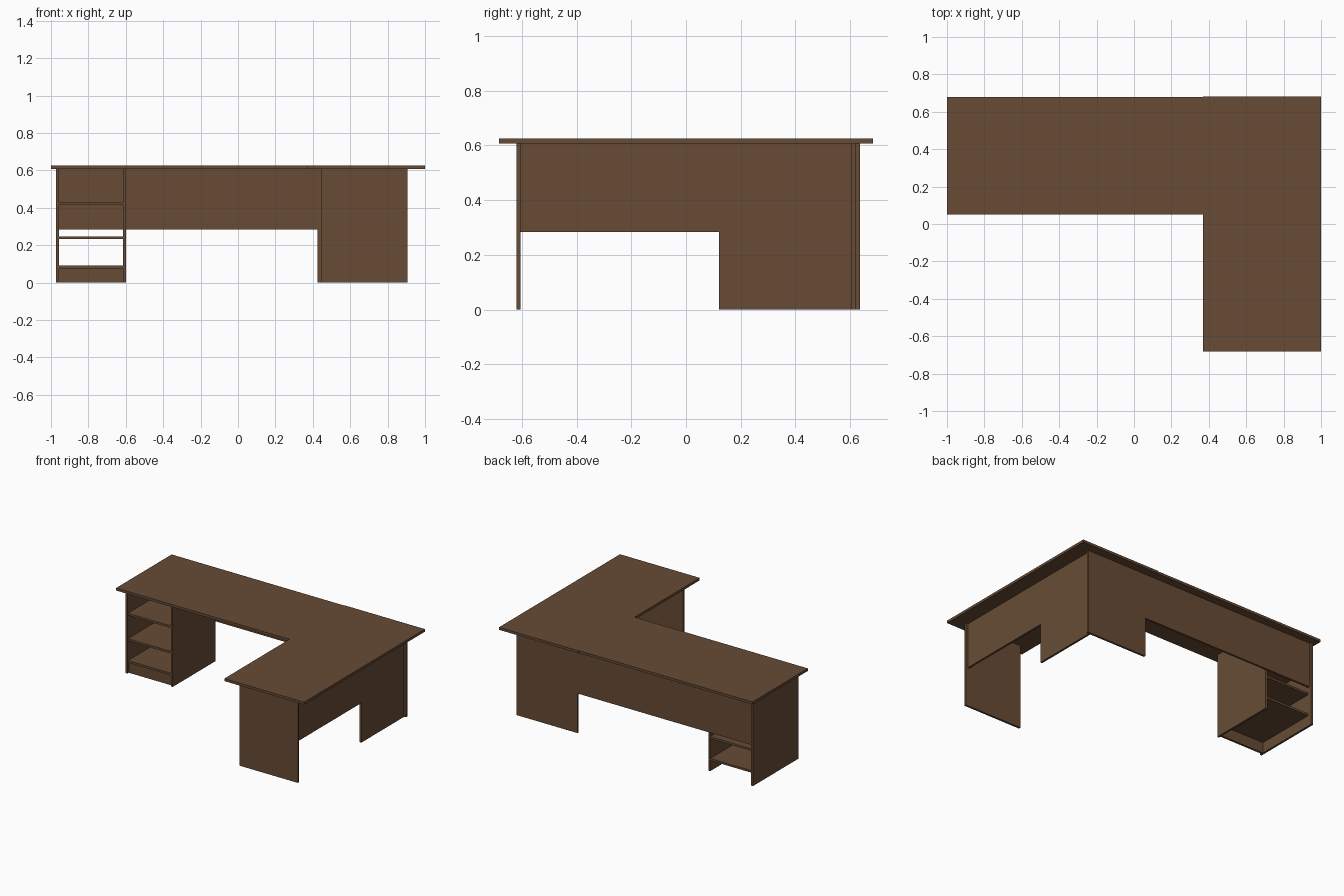
import bpy

if "Cube" in bpy.data.objects:
    bpy.data.objects.remove(bpy.data.objects["Cube"])

wood = bpy.data.materials.new("brown_wood")
wood.diffuse_color = (0.135, 0.071, 0.036, 1)
wood.use_nodes = True
wood.node_tree.nodes["Principled BSDF"].inputs["Base Color"].default_value = wood.diffuse_color


def board(name, x, y, z):
    """Flat board spanning the given (min, max) ranges."""
    bpy.ops.mesh.primitive_cube_add(size=1)
    o = bpy.context.object
    o.name = name
    for v in o.data.vertices:
        v.co = [r[0] if c < 0 else r[1] for c, r in zip(v.co, (x, y, z))]
    o.data.materials.append(wood)
    return o


T = 0.015            # panel thickness
TOP = 0.608          # underside of the desktops
LOW = 0.283          # lower edge of modesty panels

# L-shaped desktop in two pieces
board("main_desktop", (-1, 0.37), (0.052, 0.679), (TOP, 0.626))
board("return_desktop", (0.37, 1), (-0.683, 0.683), (TOP, 0.626))

# Open shelf pedestal on the left
board("pedestal_outer_side", (-0.973, -0.958), (0.12, 0.635), (0, TOP))
board("pedestal_inner_side", (-0.615, -0.6), (0.12, 0.605), (0, TOP))
for i, z in enumerate((0.076, 0.232, 0.414)):
    board(f"pedestal_shelf_{i + 1}", (-0.958, -0.615), (0.125, 0.605), (z, z + T))
board("pedestal_plinth", (-0.958, -0.615), (0.135, 0.135 + T), (0, 0.076))

# Corner leg: two full-height panels
board("corner_back_panel", (0.425, 0.905), (0.605, 0.605 + T), (0, TOP))
board("corner_side_panel", (0.89 - T, 0.89), (0.121, 0.605), (0, TOP))

# Front leg of the return
board("return_front_leg", (0.447, 0.907), (-0.62, -0.605), (0, TOP))

# Modesty panels along the back and right side
board("back_modesty_panel", (-0.958, 0.425), (0.605, 0.605 + T), (LOW, TOP))
board("side_modesty_panel", (0.89 - T, 0.89), (-0.605, 0.121), (LOW, TOP))
